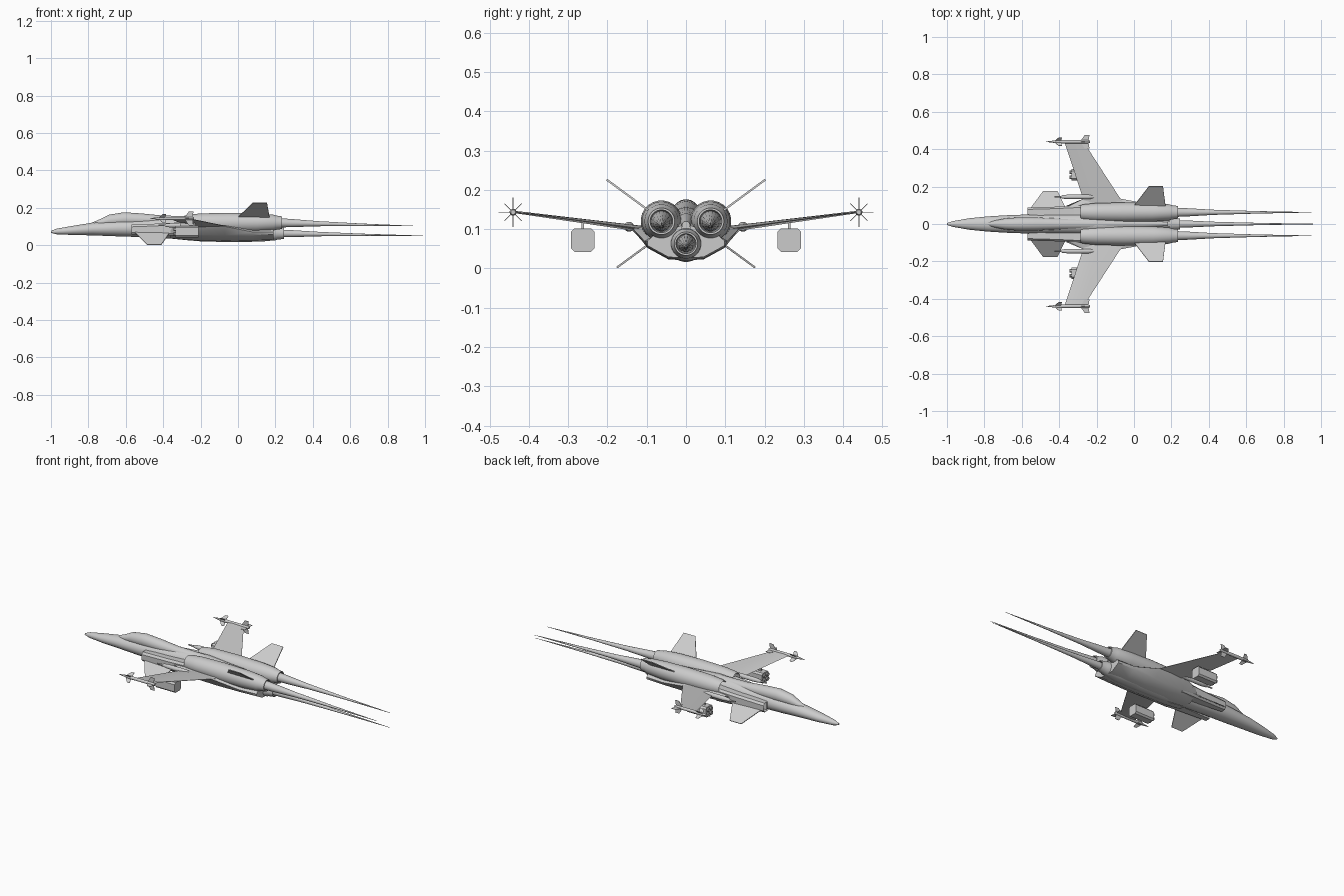
import bpy, bmesh, math
from mathutils import Vector

cube = bpy.data.objects.get("Cube")
if cube:
    bpy.data.objects.remove(cube)

grey = bpy.data.materials.new("plain_grey")
grey.use_nodes = True
tone = (0.6, 0.6, 0.6, 1)
grey.diffuse_color = tone
grey.node_tree.nodes["Principled BSDF"].inputs["Base Color"].default_value = tone
parts = []


def finish(name, bm):
    bmesh.ops.recalc_face_normals(bm, faces=bm.faces)
    mesh = bpy.data.meshes.new(name)
    bm.to_mesh(mesh)
    bm.free()
    mesh.materials.append(grey)
    obj = bpy.data.objects.new(name, mesh)
    bpy.context.collection.objects.link(obj)
    parts.append(obj)
    return obj


def loft(name, rings):
    """Skin a list of closed rings and cap both ends."""
    bm = bmesh.new()
    loops = [[bm.verts.new(p) for p in ring] for ring in rings]
    n = len(loops[0])
    for a, b in zip(loops, loops[1:]):
        for i in range(n):
            j = (i + 1) % n
            bm.faces.new((a[i], a[j], b[j], b[i]))
    bm.faces.new(loops[0])
    bm.faces.new(loops[-1])
    return finish(name, bm)


def oval(x, y, z, ry, rz, n=24):
    turn = [math.tau * (i + 0.5) / n for i in range(n)]
    return [(x, y + ry * math.cos(t), z + rz * math.sin(t)) for t in turn]


def hull(name, rows, y=0):
    """Rows hold x, bottom, top and half width."""
    return loft(name, [oval(x, y, (lo + hi) / 2, w, (hi - lo) / 2) for x, lo, hi, w in rows])


def lathe(name, rows, y, z, n=24):
    """Turn x, radius rows about a lengthwise axis."""
    return loft(name, [oval(x, y, z, r, r, n) for x, r in rows])


def slab(name, corners, thick):
    """Thin plate with the given outline."""
    pts = [Vector(c) for c in corners]
    off = (pts[1] - pts[0]).cross(pts[-1] - pts[0]).normalized() * thick / 2
    return loft(name, [[p - off for p in pts], [p + off for p in pts]])


# Fuselage, canopy and spine
hull("fuselage", [
    (-1, .066, .076, .005), (-.97, .058, .088, .015), (-.88, .054, .104, .031),
    (-.78, .052, .12, .041), (-.65, .047, .132, .049), (-.5, .042, .14, .052),
    (-.35, .034, .15, .055), (-.2, .022, .155, .06), (0, .017, .14, .06),
    (.12, .018, .12, .052), (.18, .024, .108, .045)])
hull("canopy", [
    (-.79, .1, .117, .006), (-.74, .1, .138, .02), (-.69, .1, .163, .03),
    (-.61, .1, .176, .036), (-.52, .1, .17, .035), (-.4, .1, .158, .03),
    (-.2, .1, .155, .028), (.05, .1, .14, .02), (.18, .1, .12, .01)])

# Engines and their long exhaust plumes
engine_rows = [(-.22, .012), (-.24, .034), (-.285, .038), (-.27, .043), (-.2, .05),
               (-.05, .053), (.1, .05), (.19, .043), (.2, .039), (.235, .034),
               (.235, .029), (.2, .026)]


def plume(name, y, z, end_x, end_z, size):
    rows = []
    for t, r in ((0, .026), (.12, .022), (.3, .014), (.6, .007), (1, .001)):
        rows.append(oval(.2 + (end_x - .2) * t, y, z + (end_z - z) * t, r * size, r * size, 16))
    loft(name, rows)


lathe("lower_engine", [(x + .01, r * .88) for x, r in engine_rows[2:]], 0, .063)
plume("lower_plume", 0, .063, .99, .05, .85)

for side, label in ((1, "left"), (-1, "right")):
    lathe(label + "_engine", engine_rows, side * .0625, .12)
    plume(label + "_plume", side * .0625, .12, .95, .102, 1)

    # Angular shoulder that carries the wing and closes the belly
    rings = []
    for x, w, low in ((-.36, .09, .06), (-.26, .14, .05), (-.07, .135, .046),
                      (.08, .106, .048), (.19, .098, .052)):
        outer = .1 if x < 0 else .07
        section = ((.01, low - .025), (.045, low - .023), (.098, low + .006),
                   (w, outer), (.085, outer + .012), (.01, .11))
        rings.append([(x, side * y, z) for y, z in section])
    loft(label + "_shoulder", rings)

    # Side intake with a recessed mouth
    rings = []
    for x, a, b, lo, hi in ((-.5, .056, .078, .068, .098), (-.565, .054, .084, .06, .106),
                            (-.57, .05, .088, .056, .11), (-.4, .04, .093, .052, .116),
                            (-.26, .03, .1, .048, .125)):
        rings.append([(x, side * y, z) for y, z in (
            (a, lo), (b - .01, lo), (b, lo + .012), (b, hi - .012), (b - .01, hi), (a, hi))])
    loft(label + "_intake", rings)

    # Forward swept wing
    rings = []
    for lead, trail, y, z, h in ((-.26, -.05, .1, .099, .008), (-.37, -.265, .432, .143, .003)):
        chord = trail - lead
        rings.append([(lead, side * y, z), (lead + chord * .3, side * y, z + h),
                      (trail, side * y, z + .001), (trail, side * y, z - .001),
                      (lead + chord * .3, side * y, z - h)])
    loft(label + "_wing", rings)

    # Drooping canard and canted tail fin
    slab(label + "_canard", [(-.56, side * .075, .076), (-.485, side * .176, .002),
                             (-.41, side * .176, .002), (-.365, side * .085, .069)], .005)
    slab(label + "_tail_fin", [(-.01, side * .085, .14), (.08, side * .202, .226),
                               (.155, side * .202, .226), (.17, side * .085, .14)], .005)

    # Gun pod at the wing root
    lathe(label + "_gun_pod", [(-.425, .004), (-.39, .005), (-.385, .009), (-.35, .013),
                               (-.24, .013), (-.21, .006)], side * .145, .106, 12)

    # Wing tip missile with two sets of fins
    my, mz = side * .44, .143
    lathe(label + "_missile", [(-.47, .001), (-.44, .005), (-.41, .009), (-.245, .009),
                               (-.235, .006)], my, mz, 12)
    for i in range(8):
        a = math.tau * i / 8
        tail = i % 2 == 0
        x0, x1, reach = (-.285, -.238, .037) if tail else (-.425, -.385, .031)

        def at(x, r):
            return (x, my + r * math.cos(a), mz + r * math.sin(a))
        slab(label + "_missile_fin", [at(x0, .005), at(x0 + .022, reach),
                                      at(x1, reach), at(x1 - .005, .005)], .002)

    # Chamfered launcher box on a pylon, with tube mouths
    by, bz, half, cut = side * .263, .072, .03, .021
    outline = [(half, cut), (cut, half), (-cut, half), (-half, cut),
               (-half, -cut), (-cut, -half), (cut, -half), (half, -cut)]
    loft(label + "_launcher", [[(x, by + y, bz + z) for y, z in outline] for x in (-.335, -.21)])
    for dy in (-.013, .013):
        for dz in (-.013, .013):
            lathe(label + "_launch_tube", [(-.33, .01), (-.346, .01), (-.346, .007),
                                           (-.336, .007)], by + dy, bz + dz, 10)
    slab(label + "_pylon", [(-.31, by, .1), (-.31, by, .12), (-.23, by, .12),
                            (-.23, by, .1)], .006)

# Smooth round surfaces and keep hard edges crisp
bpy.ops.object.select_all(action="DESELECT")
for obj in parts:
    obj.select_set(True)
bpy.context.view_layer.objects.active = parts[0]
bpy.ops.object.shade_smooth_by_angle(angle=math.radians(32))
